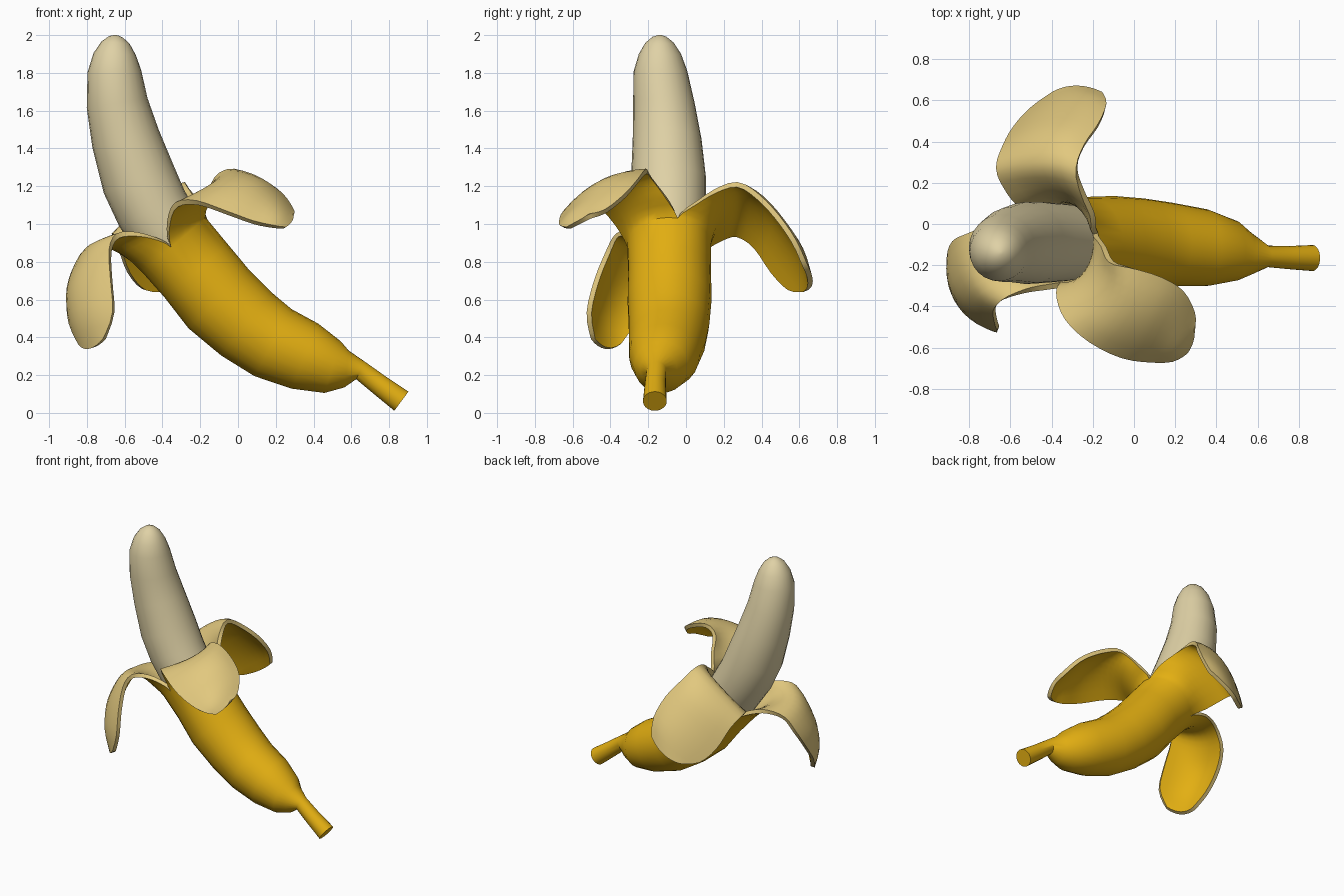
import bpy, bmesh, math
from mathutils import Vector as V

if "Cube" in bpy.data.objects:
    bpy.data.objects.remove(bpy.data.objects["Cube"])


def material(name, color):
    m = bpy.data.materials.new(name)
    m.diffuse_color = (*color, 1)
    m.use_nodes = True
    m.node_tree.nodes["Principled BSDF"].inputs["Base Color"].default_value = m.diffuse_color
    return m


yellow = material("yellow skin", (0.77, 0.43, 0.006))
cream = material("pale peel lining", (0.76, 0.58, 0.21))
pale = material("fruit flesh", (0.74, 0.64, 0.38))

N = 8  # columns per peel strip


def axis(path, i):
    # path direction in the xz plane, and the cross-section side vector
    a, b = path[max(i - 1, 0)], path[min(i + 1, len(path) - 1)]
    t = V((b[0] - a[0], 0, b[2] - a[2])).normalized()
    return t, V((t.z, 0, -t.x))


def ring(path, i, angles):
    u = axis(path, i)[1]
    x, y, z, r = path[i]
    return [V((x, y, z)) + r * (u * math.cos(a) + V((0, math.sin(a), 0))) for a in angles]


def skin(bm, rows, closed):
    vs = [[bm.verts.new(p) for p in row] for row in rows]
    n = len(rows[0])
    for a, b in zip(vs, vs[1:]):
        for j in range(n if closed else n - 1):
            k = (j + 1) % n
            bm.faces.new((a[j], a[k], b[k], b[j]))
    return vs


def spline(p, i, t):
    a, b, c, d = p[i - 1], p[i], p[i + 1], p[min(i + 2, len(p) - 1)]
    return 0.5 * (2 * b + (c - a) * t + (2 * a - 5 * b + 4 * c - d) * t * t
                  + (3 * b - a - 3 * c + d) * t ** 3)


def finish(bm, name, mats, thickness=0):
    me = bpy.data.meshes.new(name)
    bm.to_mesh(me)
    bm.free()
    for m in mats:
        me.materials.append(m)
    ob = bpy.data.objects.new(name, me)
    bpy.context.collection.objects.link(ob)
    bpy.context.view_layer.objects.active = ob
    ob.select_set(True)
    if thickness:
        s = ob.modifiers.new("thickness", 'SOLIDIFY')
        s.thickness = thickness
        s.offset = -1
        s.material_offset = 1
        s.material_offset_rim = 1
        bpy.ops.object.modifier_apply(modifier=s.name)
    bpy.ops.object.shade_smooth_by_angle(angle=math.radians(40))
    ob.select_set(False)


# Stem and unpeeled skin: x, y, z, radius
body = [(.865, -.165, .062, .063), (.75, -.163, .147, .056), (.648, -.157, .225, .052),
        (.575, -.145, .232, .098), (.50, -.13, .243, .144), (.355, -.115, .30, .186),
        (.185, -.10, .372, .203), (.045, -.09, .47, .214), (-.10, -.087, .60, .223),
        (-.22, -.087, .75, .219), (-.34, -.09, .89, .222)]

# Peel strips: start and end angle on the rim, then left / middle / right points per row
front_strip = (-95, 12, [
    ((-.36, -.38, 1.0), (-.20, -.28, 1.09), (-.135, -.11, 1.14)),
    ((-.32, -.47, 1.09), (-.14, -.34, 1.18), (-.10, -.18, 1.235)),
    ((-.21, -.56, 1.10), (-.05, -.40, 1.22), (-.02, -.21, 1.265)),
    ((-.06, -.63, 1.05), (.06, -.45, 1.195), (.12, -.26, 1.21)),
    ((.08, -.65, 1.0), (.15, -.50, 1.125), (.22, -.32, 1.14)),
    ((.18, -.645, .98), (.22, -.56, 1.05), (.275, -.42, 1.06)),
    ((.24, -.61, .975), (.265, -.57, .995), (.285, -.50, 1.03))])
back_strip = (12, 135, [
    ((-.19, .05, 1.10), (-.34, .16, 1.02), (-.56, .11, .86)),
    ((-.24, .16, 1.165), (-.40, .22, 1.08), (-.62, .19, .91)),
    ((-.275, .27, 1.195), (-.43, .30, 1.12), (-.65, .27, .93)),
    ((-.245, .37, 1.135), (-.41, .42, 1.055), (-.62, .36, .87)),
    ((-.175, .47, 1.03), (-.36, .525, .92), (-.57, .45, .74)),
    ((-.14, .56, .90), (-.30, .605, .80), (-.49, .54, .65)),
    ((-.16, .615, .78), (-.275, .645, .69), (-.38, .62, .64))])
left_strip = (135, 265, [
    ((-.59, .04, .85), (-.58, -.20, .83), (-.43, -.32, .915)),
    ((-.69, .0, .865), (-.67, -.22, .885), (-.53, -.335, .935)),
    ((-.79, -.05, .83), (-.765, -.25, .87), (-.63, -.365, .925)),
    ((-.855, -.085, .73), (-.82, -.295, .77), (-.67, -.40, .85)),
    ((-.88, -.16, .61), (-.84, -.35, .65), (-.665, -.46, .70)),
    ((-.87, -.26, .48), (-.81, -.41, .50), (-.655, -.50, .53)),
    ((-.82, -.34, .37), (-.77, -.41, .345), (-.70, -.48, .39))])
strips = [front_strip, back_strip, left_strip]


def strip_angles(s):
    return [math.radians(s[0] + (s[1] - s[0]) * k / N) for k in range(N + 1)]


# Peel: closed skin plus three curled strips welded to its rim
bm = bmesh.new()
around = [a for s in strips for a in strip_angles(s)[:-1]]
vs = skin(bm, [ring(body, i, around) for i in range(len(body))], True)
bm.faces.new(vs[0][::-1])
last = len(body) - 1
for s in strips:
    base = ring(body, last, strip_angles(s))
    below = [p - axis(body, last)[0] * .12 for p in base]
    rows = [below, base]
    for l, m, r in s[2]:
        l, m, r = V(l), V(m), V(r)
        rows.append([l * (2 * t - 1) * (t - 1) + m * 4 * t * (1 - t) + r * t * (2 * t - 1)
                     for t in (k / N for k in range(N + 1))])
    cols = list(zip(*rows))
    fine = [[spline(c, i, q / 3) for c in cols] for i in range(1, len(rows) - 1) for q in range(3)]
    skin(bm, fine + [rows[-1]], False)
bmesh.ops.remove_doubles(bm, verts=bm.verts[:], dist=0.0005)
finish(bm, "banana_peel", [yellow, cream], 0.028)

# Flesh: x, y, z, radius
flesh = [(-.25, -.09, .78, .17), (-.34, -.09, .90, .188), (-.455, -.09, 1.08, .197),
         (-.525, -.092, 1.235, .199), (-.595, -.10, 1.45, .182), (-.64, -.117, 1.64, .163),
         (-.655, -.135, 1.81, .142), (-.653, -.138, 1.90, .112), (-.648, -.14, 1.96, .075),
         (-.645, -.14, 1.99, .038), (-.643, -.14, 2.0, .008)]
bm = bmesh.new()
circle = [2 * math.pi * k / 24 for k in range(24)]
vs = skin(bm, [ring(flesh, i, circle) for i in range(len(flesh))], True)
bm.faces.new(vs[0][::-1])
bm.faces.new(vs[-1])
finish(bm, "banana_flesh", [pale])
